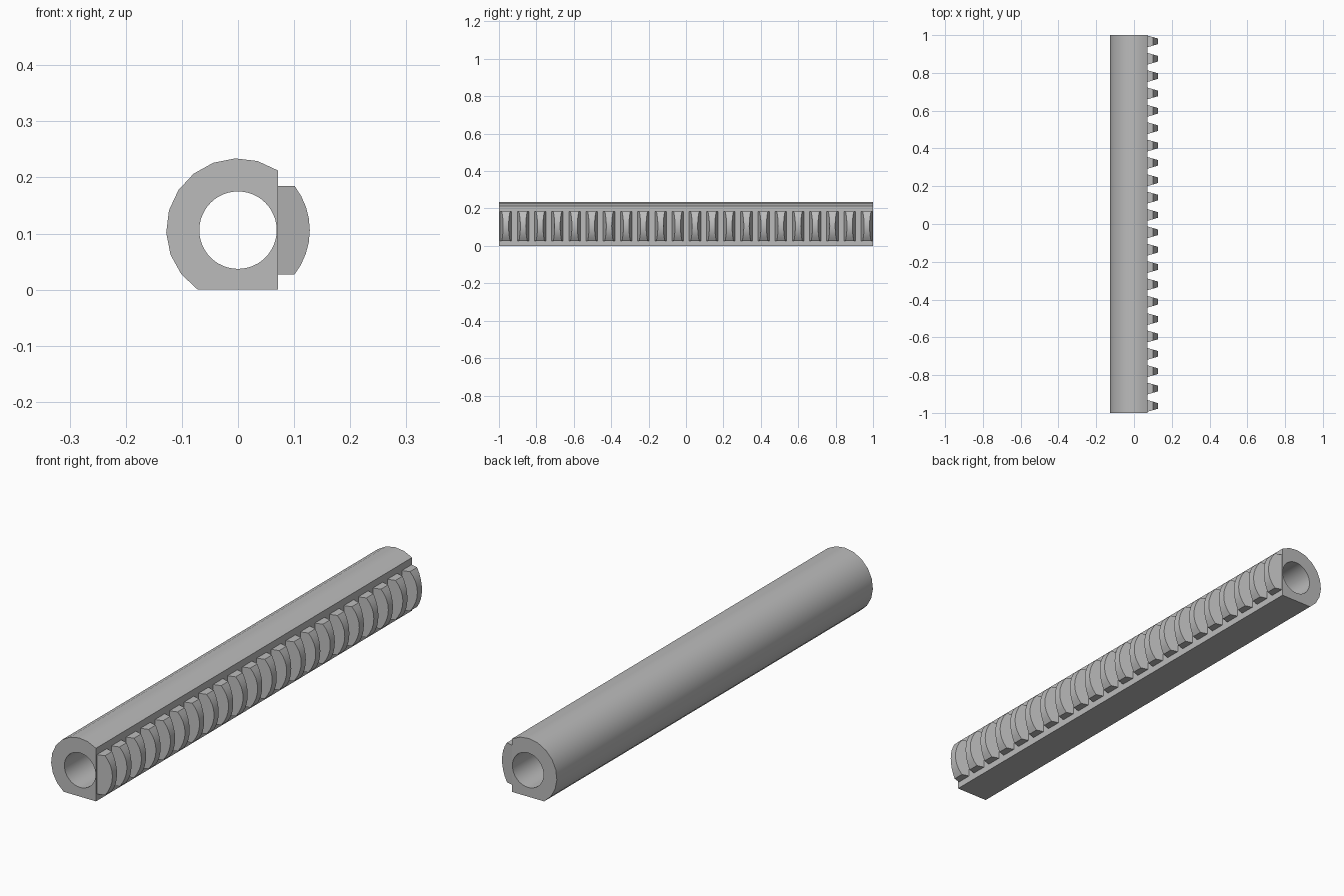
import bpy, bmesh
from math import sin, cos, asin, sqrt, pi, radians

cube = bpy.data.objects.get("Cube")
if cube:
    bpy.data.objects.remove(cube)

R, BORE, CZ = 0.128, 0.069, 0.106     # bar radius, bore radius, axis height
FLAT = 0.071                          # x of the flat that carries the teeth
TEETH, PITCH, FIRST = 22, 0.0919, -0.963

steel = bpy.data.materials.new("steel grey")
steel.use_nodes = True
GREY = (0.5, 0.5, 0.5, 1)
steel.diffuse_color = GREY
steel.node_tree.nodes["Principled BSDF"].inputs["Base Color"].default_value = GREY


def arc(r, a0, a1, n):
    """Points (x, z) along an arc about the bar axis."""
    return [(r * cos(a0 + (a1 - a0) * i / n), CZ + r * sin(a0 + (a1 - a0) * i / n))
            for i in range(n + 1)]


def finish(bm, name):
    bmesh.ops.recalc_face_normals(bm, faces=bm.faces)
    mesh = bpy.data.meshes.new(name)
    bm.to_mesh(mesh)
    bm.free()
    mesh.materials.append(steel)
    obj = bpy.data.objects.new(name, mesh)
    bpy.context.collection.objects.link(obj)
    bpy.ops.object.select_all(action='DESELECT')
    obj.select_set(True)
    bpy.context.view_layer.objects.active = obj
    bpy.ops.object.shade_smooth_by_angle(angle=radians(30))
    return obj


# Hollow bar: round on the back and top, flat underneath and on the toothed side
top = asin(sqrt(R * R - FLAT * FLAT) / R)
bottom = pi + asin(CZ / R)
outer = arc(R, top, bottom, 10) + [(FLAT, 0)]
inner = arc(BORE, 0, 2 * pi, 48)[:-1]
bm = bmesh.new()
edges = []
for loop in (outer, inner):
    vs = [bm.verts.new((x, -1, z)) for x, z in loop]
    edges += [bm.edges.new((vs[i - 1], vs[i])) for i in range(len(vs))]
bmesh.ops.triangle_fill(bm, edges=edges, use_beauty=True)
bmesh.ops.dissolve_degenerate(bm, dist=1e-6, edges=bm.edges)
ext = bmesh.ops.extrude_face_region(bm, geom=bm.faces[:], use_keep_orig=True)
bmesh.ops.translate(bm, vec=(0, 2, 0),
                    verts=[v for v in ext["geom"] if isinstance(v, bmesh.types.BMVert)])
finish(bm, "hollow_bar")

# Rack tooth: tapered flanks with a crest that follows the bar's round
half = asin(0.079 / R)
crest = arc(R, -half, half, 8)
root = FLAT - 0.0005
profile = [(root, crest[0][1])] + crest + [(root, crest[-1][1])]
bm = bmesh.new()
flanks = []
for side in (-1, 1):
    flanks.append([bm.verts.new((x, FIRST + side * (0.031 - 0.29 * (x - FLAT)), z))
                   for x, z in profile])
    bm.faces.new(flanks[-1])
a, b = flanks
for i in range(len(a)):
    bm.faces.new((a[i - 1], a[i], b[i], b[i - 1]))
tooth = finish(bm, "rack_teeth")
row = tooth.modifiers.new("row", 'ARRAY')
row.count = TEETH
row.use_relative_offset = False
row.use_constant_offset = True
row.constant_offset_displace = (0, PITCH, 0)
